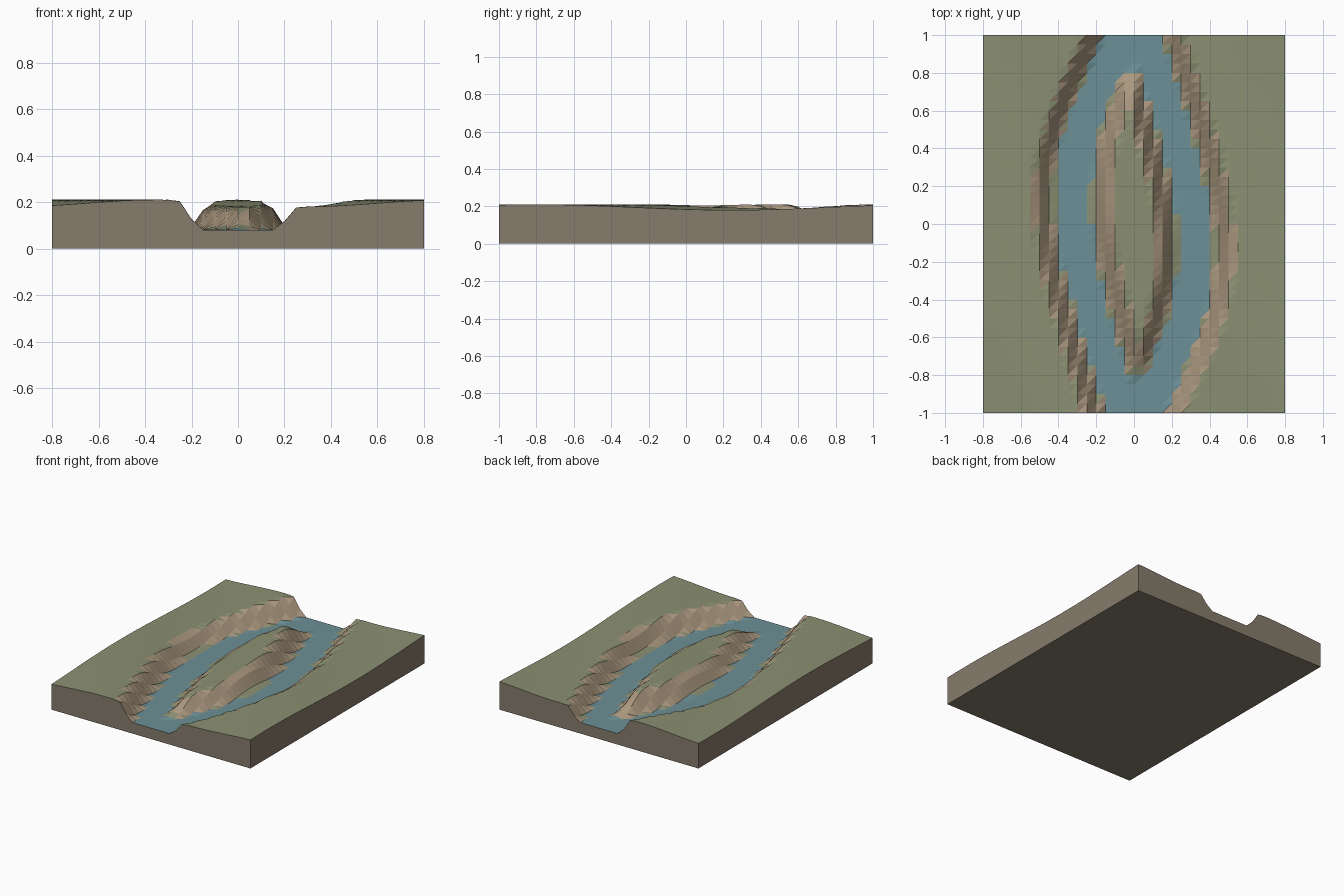
import bpy, bmesh
from math import sin, cos, pi

if "Cube" in bpy.data.objects:
    bpy.data.objects.remove(bpy.data.objects["Cube"])

NX, NY, STEP = 32, 40, 0.05
WATER = 0.08


def height(x, y):
    # gently rolling ground
    ground = 0.195 + 0.015 * sin(5 * x + 3 * y)
    # two river branches parting around an island, with a slight meander
    spread = 0.055 + 0.265 * cos(pi * y / 2)
    xm = x + 0.03 * sin(pi * y)
    d = abs(abs(xm) - spread)
    # inside the joined ends, between both branches
    t = min(max((d - 0.10) / 0.11, 0), 1)
    t = t * t * (3 - 2 * t)
    return WATER + (ground - WATER) * t


def material(name, rgb):
    m = bpy.data.materials.new(name)
    m.diffuse_color = (*rgb, 1)
    m.use_nodes = True
    m.node_tree.nodes["Principled BSDF"].inputs["Base Color"].default_value = m.diffuse_color
    return m


bm = bmesh.new()

# terrain surface
grid = [[bm.verts.new((-0.8 + i * STEP, -1 + j * STEP,
                       height(-0.8 + i * STEP, -1 + j * STEP)))
         for j in range(NY + 1)] for i in range(NX + 1)]
for i in range(NX):
    for j in range(NY):
        a, b = grid[i][j], grid[i + 1][j]
        c, d = grid[i + 1][j + 1], grid[i][j + 1]
        for tri in ((a, b, c), (a, c, d)):
            f = bm.faces.new(tri)
            f.normal_update()
            if max(v.co.z for v in tri) < WATER + 0.011:
                f.material_index = 1
            elif f.normal.z < 0.93:
                f.material_index = 2

# side walls and underside
rim = ([grid[i][0] for i in range(NX)] + [grid[NX][j] for j in range(NY)]
       + [grid[i][NY] for i in range(NX, 0, -1)]
       + [grid[0][j] for j in range(NY, 0, -1)])
foot = [bm.verts.new((v.co.x, v.co.y, 0)) for v in rim]
n = len(rim)
for k in range(n):
    m = (k + 1) % n
    bm.faces.new((foot[k], foot[m], rim[m], rim[k])).material_index = 3
bm.faces.new(foot[::-1]).material_index = 3

mesh = bpy.data.meshes.new("river_island_terrain")
bm.to_mesh(mesh)
bm.free()
for name, rgb in (("grass", (0.26, 0.28, 0.17)), ("water", (0.15, 0.28, 0.31)),
                  ("bank", (0.40, 0.31, 0.21)), ("earth", (0.24, 0.20, 0.15))):
    mesh.materials.append(material(name, rgb))
terrain = bpy.data.objects.new("river_island_terrain", mesh)
bpy.context.collection.objects.link(terrain)
